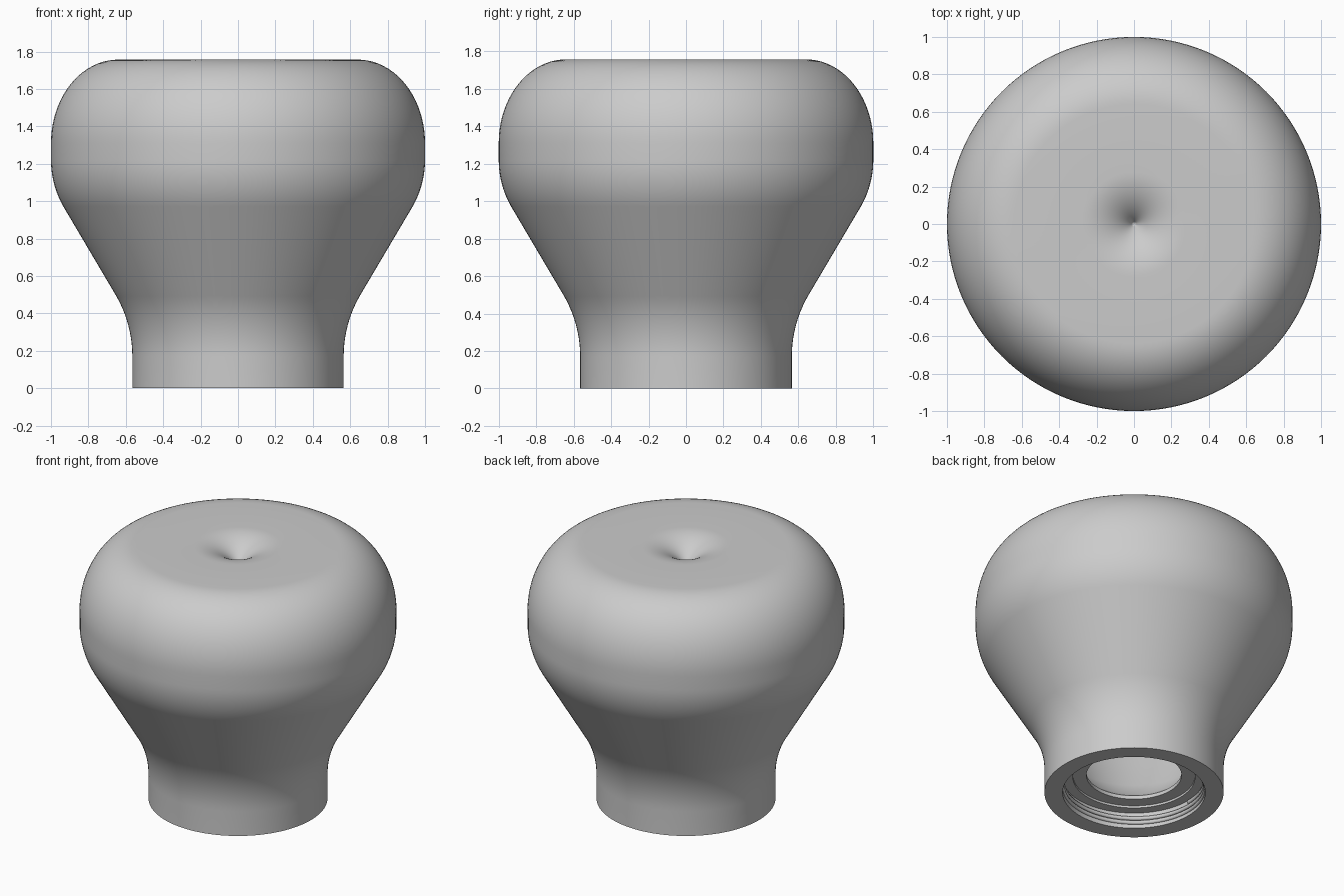
import bpy
import bmesh
from math import pi, sin, cos, radians

cube = bpy.data.objects.get("Cube")
if cube:
    bpy.data.objects.remove(cube, do_unlink=True)

grey = bpy.data.materials.new("plain grey")
grey.use_nodes = True
colour = (0.6, 0.6, 0.6, 1)
grey.diffuse_color = colour
grey.node_tree.nodes["Principled BSDF"].inputs["Base Color"].default_value = colour

SEGMENTS = 128
TOP = 1.757


def arc(cx, cz, rx, rz, start, end, steps):
    """Points on an ellipse arc, angles in degrees from +radius."""
    angles = [radians(start + (end - start) * i / steps) for i in range(steps + 1)]
    return [(cx + rx * cos(a), cz + rz * sin(a)) for a in angles]


def lathe(name, profile):
    """Revolve a (radius, height) profile about z."""
    bm = bmesh.new()
    verts = [bm.verts.new((r, 0, z)) for r, z in profile]
    edges = [bm.edges.new(pair) for pair in zip(verts, verts[1:])]
    bmesh.ops.spin(bm, geom=verts + edges, cent=(0, 0, 0), axis=(0, 0, 1),
                   angle=2 * pi, steps=SEGMENTS, use_merge=True)
    bmesh.ops.remove_doubles(bm, verts=bm.verts, dist=0.0001)
    bmesh.ops.recalc_face_normals(bm, faces=bm.faces)
    mesh = bpy.data.meshes.new(name)
    bm.to_mesh(mesh)
    bm.free()
    obj = bpy.data.objects.new(name, mesh)
    bpy.context.collection.objects.link(obj)
    mesh.materials.append(grey)
    bpy.ops.object.select_all(action='DESELECT')
    obj.select_set(True)
    bpy.context.view_layer.objects.active = obj
    bpy.ops.object.shade_smooth_by_angle(angle=radians(30))
    return obj


# Outside: straight neck, flare, belly, rounded shoulder, funnel dimple
outside = [(0.565, 0)]
outside += arc(1.215, 0.17, 0.65, 0.65, 180, 150.3, 10)
outside += arc(0.5, 1.22, 0.5, 0.5, -29.7, 0, 10)
outside += arc(0.64, 1.31, 0.36, TOP - 1.31, 0, 90, 20)
outside += arc(0.28, TOP - 0.33, 0.33, 0.33, 90, 148, 14)[:-1]
outside += [(0, TOP - 0.155)]

# Inside: cavity ceiling and wall, narrow lip, stepped ledge, wide mouth
inside = [(0, 1.48), (0.25, 1.55), (0.6, 1.6)]
inside += arc(0.56, 1.28, 0.3, 0.32, 80, 0, 10)
inside += [(0.84, 1.1), (0.8, 0.98), (0.52, 0.5), (0.43, 0.3), (0.36, 0.2),
           (0.3, 0.15), (0.3, 0.125), (0.385, 0.125), (0.385, 0.11),
           (0.45, 0.11), (0.45, 0), (0.565, 0)]
lathe("hollow_knob_body", outside + inside)

# Screw thread inside the mouth
TURNS, PER_TURN = 2.5, 64
count = int(TURNS * PER_TURN)
curve = bpy.data.curves.new("mouth_thread", 'CURVE')
curve.dimensions = '3D'
curve.bevel_depth = 0.014
curve.bevel_resolution = 1
curve.use_fill_caps = True
spline = curve.splines.new('POLY')
spline.points.add(count)
for i, point in enumerate(spline.points):
    a = 2 * pi * i / PER_TURN
    point.co = (0.45 * cos(a), 0.45 * sin(a), 0.02 + 0.075 * i / count, 1)
curve.materials.append(grey)
thread = bpy.data.objects.new("mouth_thread", curve)
bpy.context.collection.objects.link(thread)
